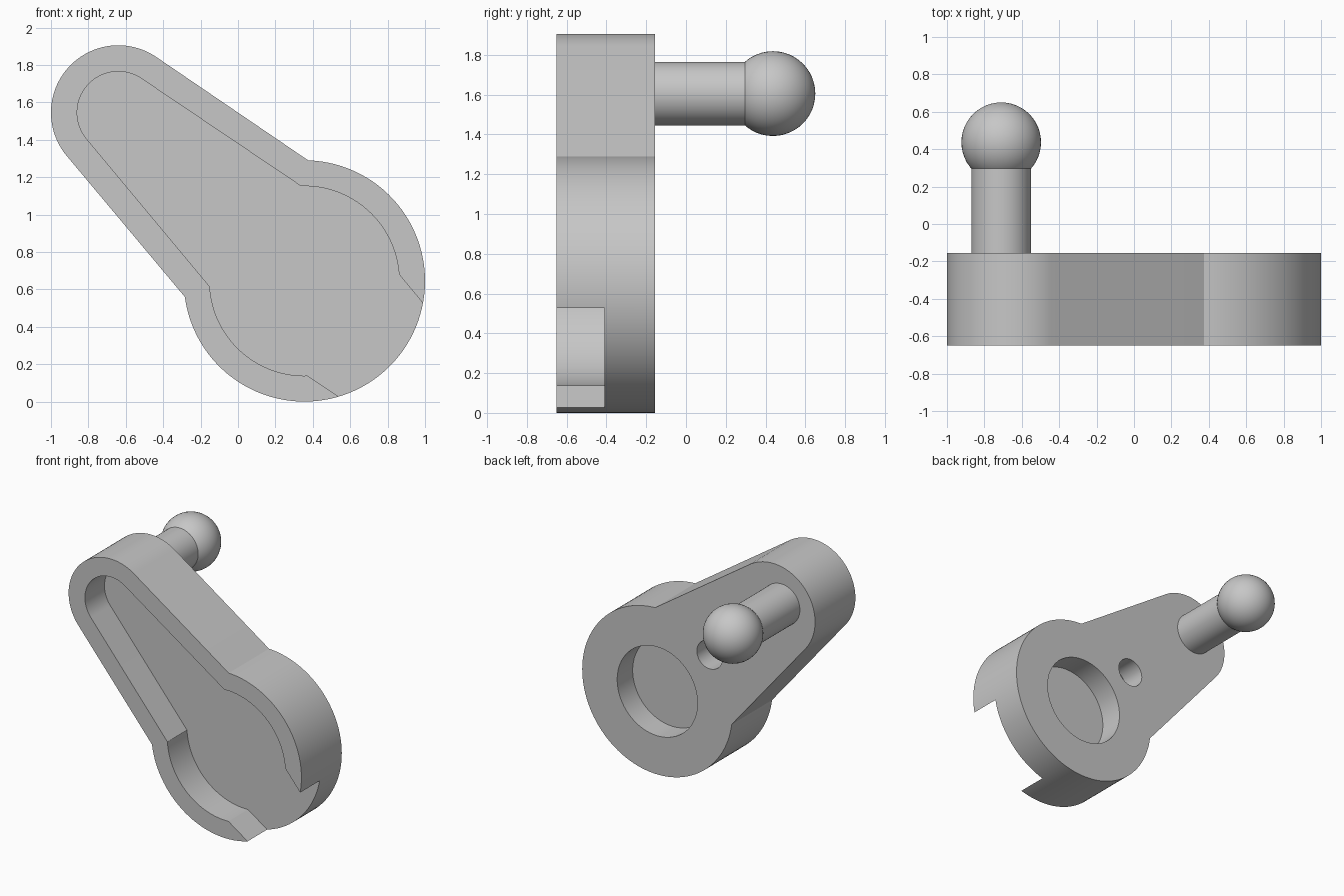
import bpy, bmesh
from math import radians, cos, sin, pi
from mathutils import Matrix

if "Cube" in bpy.data.objects:
    bpy.data.objects.remove(bpy.data.objects["Cube"])

grey = bpy.data.materials.new("plain grey")
grey.use_nodes = True
grey.diffuse_color = (0.57, 0.57, 0.57, 1)
grey.node_tree.nodes["Principled BSDF"].inputs["Base Color"].default_value = grey.diffuse_color

HUB = (0.355, 0.645)      # large end centre in x, z
TIP = (-0.64, 1.545)      # small end centre
PIN = (-0.71, 1.605)      # handle centre
FRONT, FLOOR, BACK = -0.65, -0.41, -0.155


def make_object(name, bm):
    bmesh.ops.recalc_face_normals(bm, faces=bm.faces)
    mesh = bpy.data.meshes.new(name)
    bm.to_mesh(mesh)
    bm.free()
    obj = bpy.data.objects.new(name, mesh)
    bpy.context.collection.objects.link(obj)
    mesh.materials.append(grey)
    return obj


def arc(centre, radius, start, end, steps):
    angles = [radians(start + (end - start) * i / steps) for i in range(steps + 1)]
    return [(centre[0] + radius * cos(a), centre[1] + radius * sin(a)) for a in angles]


def prism(name, outline, y0, y1):
    """Extrude an x, z outline along y."""
    bm = bmesh.new()
    face = bm.faces.new([bm.verts.new((x, y0, z)) for x, z in outline])
    top = bmesh.ops.extrude_face_region(bm, geom=[face])["geom"]
    verts = [v for v in top if isinstance(v, bmesh.types.BMVert)]
    bmesh.ops.translate(bm, verts=verts, vec=(0, y1 - y0, 0))
    return make_object(name, bm)


def disc(name, centre, radius, y0, y1):
    return prism(name, arc(centre, radius, 0, 360, 64)[:-1], y0, y1)


def activate(obj):
    bpy.ops.object.select_all(action="DESELECT")
    obj.select_set(True)
    bpy.context.view_layer.objects.active = obj


def cut(target, cutter):
    cutter.hide_render = True
    mod = target.modifiers.new("cut", "BOOLEAN")
    mod.operation = "DIFFERENCE"
    mod.solver = "EXACT"
    mod.object = cutter
    activate(target)
    bpy.ops.object.modifier_apply(modifier=mod.name)
    bpy.data.objects.remove(cutter)


# Arm body: large round end joined to a tapering arm
body = prism("crank_body",
             arc(HUB, 0.645, 187.6, 448.2, 80) + arc(TIP, 0.36, 55.7, 220.6, 48),
             FRONT, BACK)

# Front pocket, open at the lower right of the large end
mouth = [(0.695, -0.08), (1.2, -0.08), (1.11, 0.38)]
pocket = prism("pocket_cutter",
               arc(HUB, 0.507, 183.4, 272, 32) + mouth
               + arc(HUB, 0.507, 4, 92, 32) + arc(TIP, 0.22, 55.7, 220.6, 40),
               FRONT - 0.1, FLOOR)
cut(body, pocket)

# Blind holes in the back face
cut(body, disc("socket_cutter", HUB, 0.345, BACK - 0.19, BACK + 0.1))
cut(body, disc("small_hole_cutter", (-0.095, 1.05), 0.11, BACK - 0.19, BACK + 0.1))

# Handle pin and ball
pin = disc("handle_pin", PIN, 0.16, BACK - 0.02, 0.35)
bm = bmesh.new()
bmesh.ops.create_uvsphere(bm, u_segments=48, v_segments=24, radius=0.213,
                          matrix=Matrix.Translation((PIN[0], 0.437, PIN[1]))
                          @ Matrix.Rotation(pi / 2, 4, "X"))
ball = make_object("handle_ball", bm)

for obj in (body, pin, ball):
    activate(obj)
    bpy.ops.object.shade_smooth_by_angle(angle=radians(25))
